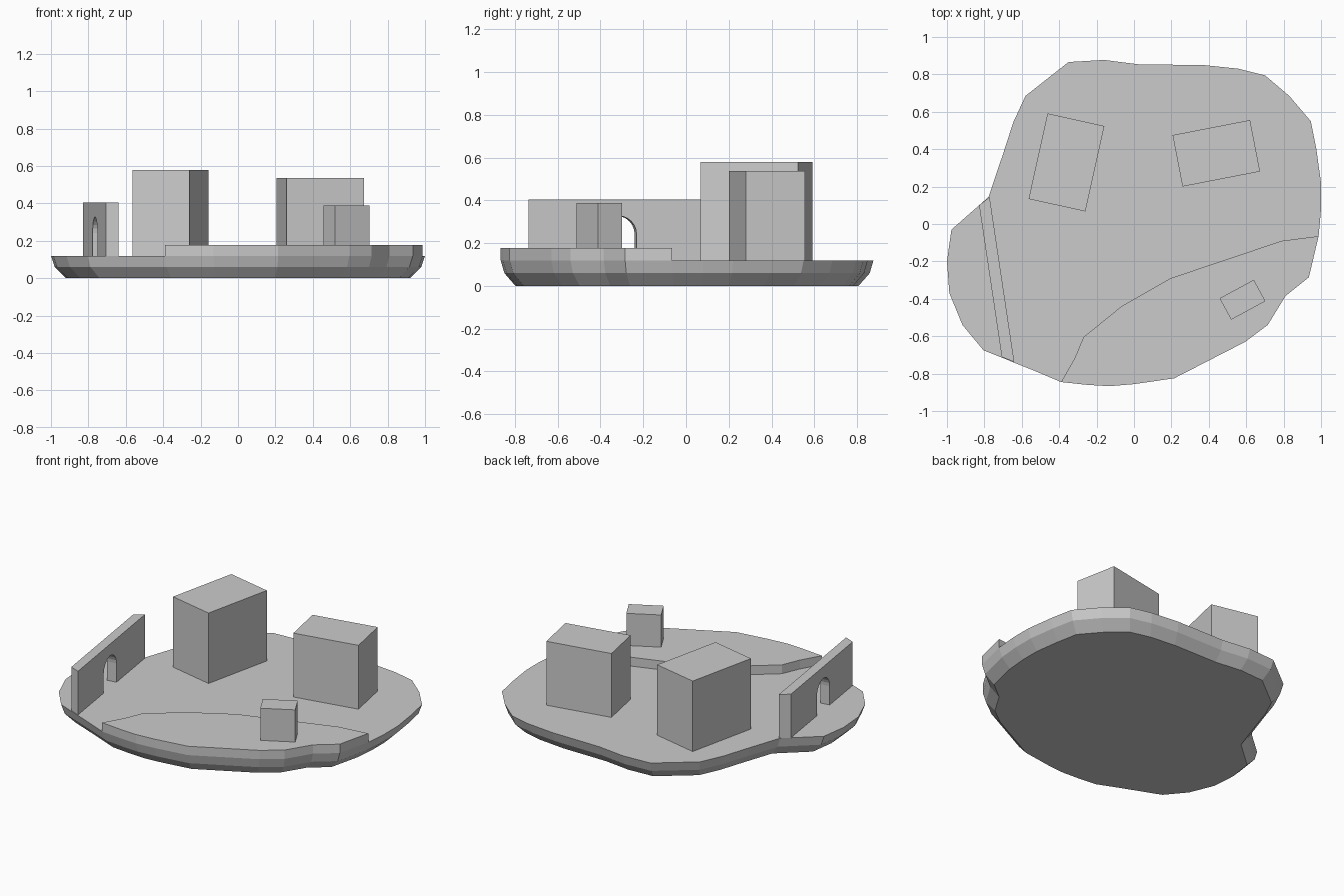
import bpy, bmesh
from math import radians, cos, sin, pi

if "Cube" in bpy.data.objects:
    bpy.data.objects.remove(bpy.data.objects["Cube"])


def make_object(name, verts, faces):
    mesh = bpy.data.meshes.new(name)
    mesh.from_pydata(verts, [], faces)
    bm = bmesh.new()
    bm.from_mesh(mesh)
    bmesh.ops.recalc_face_normals(bm, faces=bm.faces)
    bm.to_mesh(mesh)
    bm.free()
    obj = bpy.data.objects.new(name, mesh)
    bpy.context.collection.objects.link(obj)
    return obj


def loft(name, rings):
    """Closed solid through a stack of rings with equal point counts."""
    n = len(rings[0])
    verts = [v for ring in rings for v in ring]
    faces = [tuple(range(n)), tuple(range(len(verts) - n, len(verts)))]
    for k in range(len(rings) - 1):
        a, b = k * n, (k + 1) * n
        for i in range(n):
            j = (i + 1) % n
            faces.append((a + i, a + j, b + j, b + i))
    return make_object(name, verts, faces)


def ring(points, z, scale=1.0):
    return [(x * scale, y * scale, z) for x, y in points]


def block(name, center, size, angle, z0, z1):
    c, s = cos(radians(angle)), sin(radians(angle))
    w, d = size[0] / 2, size[1] / 2
    pts = [(center[0] + u * c - v * s, center[1] + u * s + v * c)
           for u, v in ((-w, -d), (w, -d), (w, d), (-w, d))]
    return loft(name, [ring(pts, z0), ring(pts, z1)])


# irregular island outline, clockwise from the back
outline = [
    (-0.35, 0.866), (-0.16, 0.877), (0.03, 0.853), (0.37, 0.85), (0.56, 0.83),
    (0.70, 0.795), (0.83, 0.685), (0.945, 0.55), (0.975, 0.40), (1.0, 0.22),
    (1.0, 0.08), (0.987, -0.065), (0.935, -0.285), (0.81, -0.385),
    (0.715, -0.54), (0.595, -0.63), (0.215, -0.825), (0.0, -0.856),
    (-0.13, -0.867), (-0.25, -0.86), (-0.39, -0.845), (-0.527, -0.787),
    (-0.805, -0.675), (-0.917, -0.54), (-0.987, -0.37), (-1.0, -0.20),
    (-0.976, -0.03), (-0.778, 0.144), (-0.70, 0.375), (-0.645, 0.545),
    (-0.58, 0.685)]
TOP, TERRACE = 0.12, 0.178

# ground slab with tapered underside
loft("ground_slab", [ring(outline, 0, 0.92), ring(outline, 0.06, 0.98),
                     ring(outline, TOP)])

# raised terrace sharing the front edge of the slab
terrace = outline[11:21] + [(-0.318, -0.72), (-0.27, -0.605), (-0.067, -0.44),
                            (0.195, -0.29), (0.79, -0.09)]
loft("raised_terrace", [ring(terrace, TOP), ring(terrace, TERRACE)])

# buildings
block("tall_building", (-0.361, 0.329), (0.311, 0.468), -12.5, TOP, 0.58)
block("wide_building", (0.44, 0.378), (0.422, 0.28), 11, TOP, 0.537)
block("small_building", (0.58, -0.405), (0.208, 0.13), 28.5, TERRACE, 0.388)

# wall with arched gateway: one profile per face, ends cut along the slab edge
def wall_profile(start, end, offset):
    r, spring, top = 0.085, 0.243, 0.405
    arch = [(-r * cos(pi * i / 12), spring + r * sin(pi * i / 12))
            for i in range(13)]
    pts = ([(start, TOP), (-r, TOP)] + arch +
           [(r, TOP), (end, TOP), (end, top), (start, top)])
    dx, dy = 0.148, -0.989
    return [(-0.734 + s * dx - offset * dy, -0.32 + s * dy + offset * dx, z)
            for s, z in pts]


loft("gate_wall", [wall_profile(-0.429, 0.39, -0.031),
                   wall_profile(-0.465, 0.427, 0.031)])
